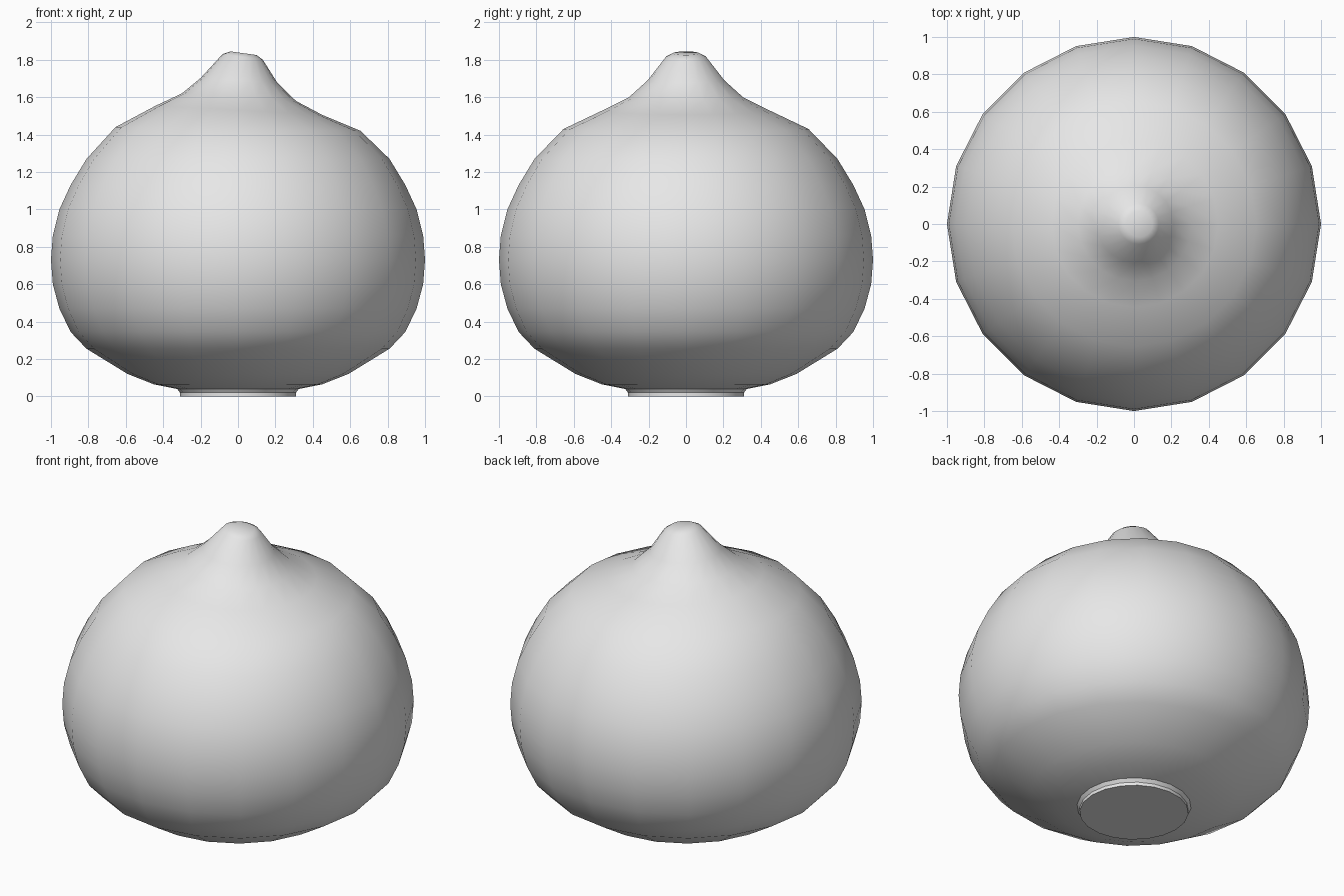
import bpy, bmesh, math

if "Cube" in bpy.data.objects:
    bpy.data.objects.remove(bpy.data.objects["Cube"])

SIDES = 20

grey = bpy.data.materials.new("plain grey")
grey.use_nodes = True
colour = (0.8, 0.8, 0.8, 1)
grey.diffuse_color = colour
grey.node_tree.nodes["Principled BSDF"].inputs["Base Color"].default_value = colour


def lathe(name, rings, cap_bottom=False, cap_top=False):
    """Skin rings given as (radius, height, shift in x, tilt along x)."""
    bm = bmesh.new()
    loops = []
    for radius, height, shift, tilt in rings:
        loop = []
        for i in range(SIDES):
            a = math.tau * i / SIDES
            x = radius * math.cos(a)
            loop.append(bm.verts.new((x + shift, radius * math.sin(a), height + tilt * x)))
        loops.append(loop)
    for low, high in zip(loops, loops[1:]):
        for i in range(SIDES):
            j = (i + 1) % SIDES
            bm.faces.new((low[i], low[j], high[j], high[i]))
    if cap_bottom:
        bm.faces.new(loops[0][::-1])
    if cap_top:
        bm.faces.new(loops[-1])
    mesh = bpy.data.meshes.new(name)
    bm.to_mesh(mesh)
    bm.free()
    mesh.materials.append(grey)
    obj = bpy.data.objects.new(name, mesh)
    bpy.context.collection.objects.link(obj)
    bpy.ops.object.select_all(action="DESELECT")
    obj.select_set(True)
    bpy.context.view_layer.objects.active = obj
    bpy.ops.object.shade_smooth_by_angle(angle=math.radians(35))


# Short flared foot
lathe("foot", [(0.31, 0, 0, 0), (0.31, 0.02, 0, 0), (0.325, 0.04, 0, 0)], cap_bottom=True)

# Round belly, upright and symmetric
belly = [(0.325, 0.04), (0.45, 0.065), (0.59, 0.12), (0.81, 0.255), (0.895, 0.345),
         (0.955, 0.47), (0.99, 0.6), (1, 0.73), (0.99, 0.86), (0.955, 1.0),
         (0.895, 1.13), (0.81, 1.27)]
# Shoulder and stem, leaning slightly to +x
stem = [(0.655, 1.43, 0, -0.015), (0.445, 1.53, 0.005, -0.055), (0.305, 1.6, 0.005, -0.066),
        (0.205, 1.69, 0.005, -0.06), (0.108, 1.815, 0.025, -0.14), (0.07, 1.835, 0.03, -0.14)]
lathe("body", [(r, z, 0, 0) for r, z in belly] + stem, cap_top=True)
